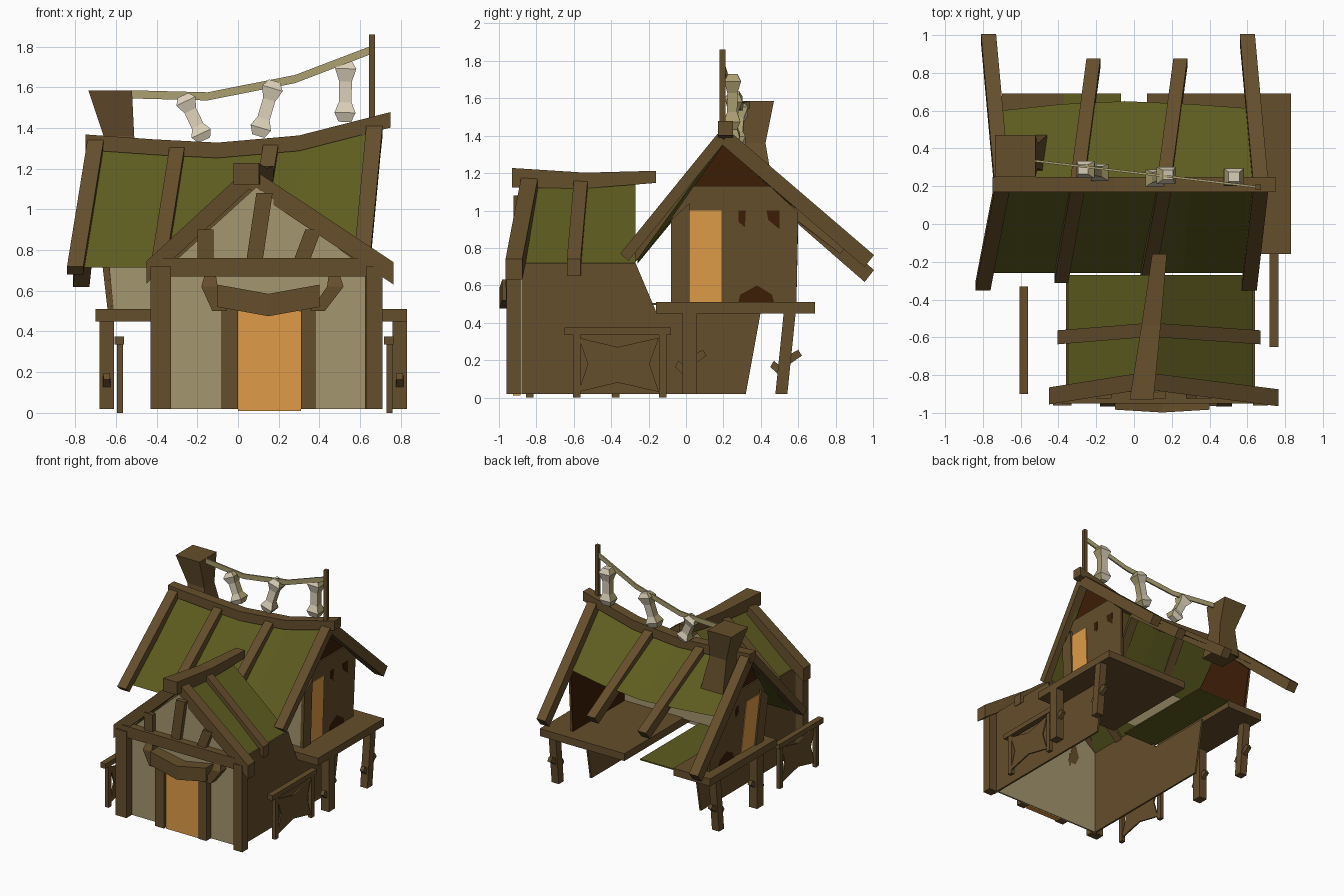
import bpy, bmesh
from mathutils import Vector as V

if "Cube" in bpy.data.objects:
    bpy.data.objects.remove(bpy.data.objects["Cube"])


def material(name, *rgb):
    m = bpy.data.materials.new(name)
    m.diffuse_color = (*rgb, 1)
    m.use_nodes = True
    m.node_tree.nodes["Principled BSDF"].inputs["Base Color"].default_value = m.diffuse_color
    return m


WOOD = material("brown_wood", .131, .077, .025)
PLASTER = material("tan_plaster", .37, .305, .155)
DOOR = material("orange_door", .74, .33, .065)
ROOF = material("olive_roof", .112, .108, .014)
RED = material("dark_red_brown", .045, .0125, .002)
ROPE = material("tan_rope", .40, .34, .16)
LAMP = material("pale_lantern", .70, .62, .48)


def mesh(name, verts, faces, mat, solid=True):
    bm = bmesh.new()
    vs = [bm.verts.new(v) for v in verts]
    for f in faces:
        bm.faces.new([vs[i] for i in f])
    if solid:
        bmesh.ops.recalc_face_normals(bm, faces=bm.faces)
    me = bpy.data.meshes.new(name)
    bm.to_mesh(me)
    bm.free()
    me.materials.append(mat)
    ob = bpy.data.objects.new(name, me)
    bpy.context.collection.objects.link(ob)
    return ob


def sweep(name, pts, a, b, mat=WOOD, scales=None):
    """Four sided beam along a path; a and b are the half-width vectors."""
    a, b, n = V(a), V(b), len(pts)
    verts = []
    for i, p in enumerate(pts):
        s = scales[i] if scales else 1
        verts += [V(p) + s * (u * a + w * b) for u, w in ((-1, -1), (1, -1), (1, 1), (-1, 1))]
    faces = [(3, 2, 1, 0), tuple(range(4 * n - 4, 4 * n))]
    for i in range(n - 1):
        for k in range(4):
            j = (k + 1) % 4
            faces.append((4 * i + k, 4 * i + j, 4 * i + 4 + j, 4 * i + 4 + k))
    return mesh(name, verts, faces, mat)


def box(name, x0, x1, y0, y1, z0, z1, mat=WOOD):
    x, y = (x0 + x1) / 2, (y0 + y1) / 2
    return sweep(name, [(x, y, z0), (x, y, z1)], ((x1 - x0) / 2, 0, 0), (0, (y1 - y0) / 2, 0), mat)


def plate(name, pts, t, mat):
    """Flat polygon given a thickness vector."""
    n, t = len(pts), V(t)
    verts = [V(p) for p in pts] + [V(p) + t for p in pts]
    faces = [tuple(range(n)), tuple(range(n, 2 * n))]
    faces += [(i, (i + 1) % n, n + (i + 1) % n, n + i) for i in range(n)]
    return mesh(name, verts, faces, mat)


# --- front wing: walls without floor or back
plate("wing_front_wall", [(-.36, -.89, .02), (.64, -.89, .02), (.64, -.89, .70), (.09, -.89, 1.11),
                          (-.36, -.89, .70)], (0, .012, 0), PLASTER)
side = [(-.93, .02), (-.93, .72), (-.27, .72), (-.16, .46), (.40, .46), (.32, .02)]
for x, d in ((-.36, .015), (.64, -.015)):
    plate("wing_side_wall", [(x, y, z) for y, z in side], (d, 0, 0), WOOD)
for x0, x1 in ((-.43, -.33), (.63, .71)):
    box("wing_corner_post", x0, x1, -.96, -.885, .02, .72)
for x0, x1 in ((-.08, 0), (.31, .38)):
    box("door_post", x0, x1, -.95, -.885, .02, .52)
box("front_door", 0, .31, -.925, -.885, .01, .5, DOOR)
box("gable_tie_beam", -.38, .68, -.95, -.885, .67, .76)
for x0, x1, z in ((-.16, -.16, .90), (.08, .13, 1.08), (.31, .37, .90)):
    sweep("gable_brace", [(x0, -.905, .74), (x1, -.905, z)], (.04, 0, 0), (0, .018, 0))

# horned lintel over the front door
sweep("door_lintel", [(-.1, -.93, .575), (.15, -.945, .53), (.40, -.93, .575)], (0, .053, 0), (0, 0, .055))
for x0, x1 in ((-.09, -.135), (.39, .47)):
    sweep("lintel_horn", [(x0, -.92, .50), (x1 + (x1 - x0) * .1, -.92, .62), (x1, -.90, .71)],
          (.045, 0, 0), (0, .05, 0), scales=(.8, .9, .45))

# wing roof, bargeboards, rafters and ridge
for x in (-.36, .64):
    q = [(x, -.86, .71), (x, -.27, .71), (.125, -.27, 1.15), (.06, -.86, 1.15)]
    mesh("wing_roof", q, [(0, 1, 2, 3) if x > 0 else (3, 2, 1, 0)], ROOF, False)
sweep("wing_bargeboards", [(-.45, -.91, .69), (.055, -.83, 1.155), (.765, -.92, .685)], (0, .045, 0), (0, 0, .055))
sweep("wing_rafters", [(-.405, -.60, .695), (.09, -.56, 1.15), (.67, -.60, .695)], (0, .037, 0), (0, 0, .045))
sweep("wing_ridge", [(.04, -.93, 1.175), (.09, -.54, 1.16), (.135, -.16, 1.18)], (.06, 0, 0), (0, 0, .05),
      scales=(1.05, .85, .65))

# --- raised deck in three strips with an open slot
box("deck_right", .07, .83, -.16, .69, .45, .51)
box("deck_left", -.70, -.37, -.16, .69, .45, .51)
box("deck_green_strip", -.37, -.07, -.2, .69, .495, .505, ROOF)

# deck legs with twig stubs
for x in (-.645, .795):
    sweep("front_leg", [(x, .02, .02), (x, .02, .46)], (.035, 0, 0), (0, .04, 0))
    sweep("rear_leg", [(x, .51, .02), (x, .555, .46)], (.032, 0, 0), (0, .032, 0))
    for y in (.02, .53):
        sweep("leg_twig", [(x, y, .19), (x, y + .08, .24)], (.02, 0, 0), (0, -.012, .02), scales=(1, .8))
        sweep("leg_twig", [(x, y, .12), (x, y - .07, .18)], (.02, 0, 0), (0, .012, .02), scales=(1, .8))

# side racks with a stretched hide
for x, y in ((-.58, -.615), (.745, -.365)):
    box("rack_top_bar", x - .027, x + .02, y - .285, y + .285, .335, .375)
    for s in (-.22, .24):
        box("rack_post", x - .015, x + .015, y + s - .02, y + s + .02, 0, .34)
    star = [(-.21, .32), (0, .27), (.22, .32), (.17, .18), (.22, .03), (0, .08), (-.21, .03), (-.16, .18)]
    plate("rack_hide", [(x, y + u, z) for u, z in star], (.012, 0, 0), WOOD)

# --- upper house walls
mesh("upper_front_wall", [(-.61, -.07, .5), (.61, -.07, .5), (.63, -.07, .92), (-.65, -.07, .92)],
     [(0, 1, 2, 3)], PLASTER, False)
gable = [(-.07, .5), (.59, .5), (.60, .99), (.20, 1.355), (-.07, .97)]
cladding = [(-.075, .5), (.59, .5), (.60, .99), (.45, 1.13), (.04, 1.13), (-.075, .965)]
holes = [[(.28, 1.0), (.32, 1.0), (.315, .91), (.28, .94)], [(.43, 1.0), (.50, 1.0), (.50, .90), (.44, .95)],
         [(.28, .51), (.47, .51), (.46, .55), (.38, .60), (.29, .55)]]
for s, lean in ((-1, .10), (1, .03)):
    def on_wall(pts, out):
        # the roof sags lower over the left wall
        return [(s * (.60 + out + (z - .5) * lean), y, z - (.06 if s < 0 and z > .9 else 0)) for y, z in pts]
    plate("gable_wall", on_wall(gable, 0), (s * .01, 0, 0), RED)
    plate("wall_cladding", on_wall(cladding, .01), (s * .012, 0, 0), WOOD)
    plate("side_door", on_wall([(.02, .5), (.19, .5), (.19, 1.0), (.02, 1.0)], .022), (s * .006, 0, 0), DOOR)
    plate("wall_post", on_wall([(-.08, .5), (.02, .5), (.02, 1.04), (-.08, .95)], .02), (s * .02, 0, 0), WOOD)
    for h in holes:
        plate("broken_plank_gap", on_wall(h, .022), (s * .003, 0, 0), RED)

# --- sagging main roof
ridge = [(-.70, 1.31), (-.38, 1.285), (-.08, 1.275), (.30, 1.305), (.66, 1.375)]
front = [(-.76, -.26, .715), (-.42, -.26, .715), (-.1, -.26, .715), (.26, -.26, .72), (.62, -.26, .74)]
back = [(-.71, .60, .98), (-.38, .635, .97), (-.05, .65, .96), (.3, .635, .98), (.64, .61, 1.02)]
top = [(x, .2, z) for x, z in ridge]
mesh("main_roof_front", front + top, [(i, i + 1, i + 6, i + 5) for i in range(4)], ROOF, False)
mesh("main_roof_back", back + top, [(i + 1, i, i + 5, i + 6) for i in range(4)], ROOF, False)
sweep("main_ridge", [(-.75, .21, 1.33), (-.4, .21, 1.305), (-.1, .21, 1.29), (.3, .21, 1.325), (.75, .21, 1.44)],
      (0, .04, 0), (0, 0, .038))

# rafters over the roof: top x, top z, front end, back end
rafters = [(-.70, 1.32, (-.80, -.33, .70), (-.77, .98, .65)), (-.30, 1.285, (-.385, -.29, .75), (-.215, .85, .80)),
           (.16, 1.295, (.07, -.29, .75), (.245, .85, .80)), (.67, 1.39, (.61, -.33, .75), (.60, .98, .73))]
for x, z, f, b in rafters:
    w = .04 if abs(x) > .5 else .037
    sweep("front_rafter", [(x, .19, z), f], (w, 0, 0), (0, -.022, .02))
    sweep("back_rafter", [(x, .21, z), b], (w, 0, 0), (0, .025, .032))

# chimney with flared top
rings = [(-.56, .37, 1.10, .10, .10), (-.585, .36, 1.36, .075, .065), (-.628, .36, 1.585, .107, .11)]
verts = [(x + u * w, y + v * d, z) for x, y, z, w, d in rings for u, v in ((-1, -1), (1, -1), (1, 1), (-1, 1))]
mesh("chimney", verts, [(3, 2, 1, 0), (8, 9, 10, 11)] +
     [(r + k, r + (k + 1) % 4, r + 4 + (k + 1) % 4, r + 4 + k) for r in (0, 4) for k in range(4)], WOOD)

# --- rope and lanterns
box("rope_pole", .643, .672, .18, .21, 1.38, 1.86)
sweep("rope", [(-.53, .335, 1.565), (-.15, .29, 1.555), (.28, .24, 1.64), (.66, .195, 1.785)],
      (0, .006, 0), (0, 0, .02), ROPE)
profile = [(0, .55), (.13, 1), (.34, .6), (.68, .6), (.85, 1), (1, .6)]
for p, q in (((-.27, .29, 1.56), (-.165, .27, 1.34)), ((.18, .26, 1.63), (.10, .24, 1.36)),
             ((.53, .25, 1.73), (.525, .245, 1.43))):
    p, q = V(p), V(q)
    d = (q - p).normalized()
    a = V((0, 1, 0)).cross(d).normalized() * .052
    lamp = sweep("lantern", [p.lerp(q, t) for t, s in profile], a, (0, .045, 0), LAMP, [s for t, s in profile])
    # tan panes on the left and right sides
    lamp.data.materials.append(ROPE)
    for f in lamp.data.polygons:
        f.material_index = int(abs(f.normal.dot(a.normalized())) > .5)
